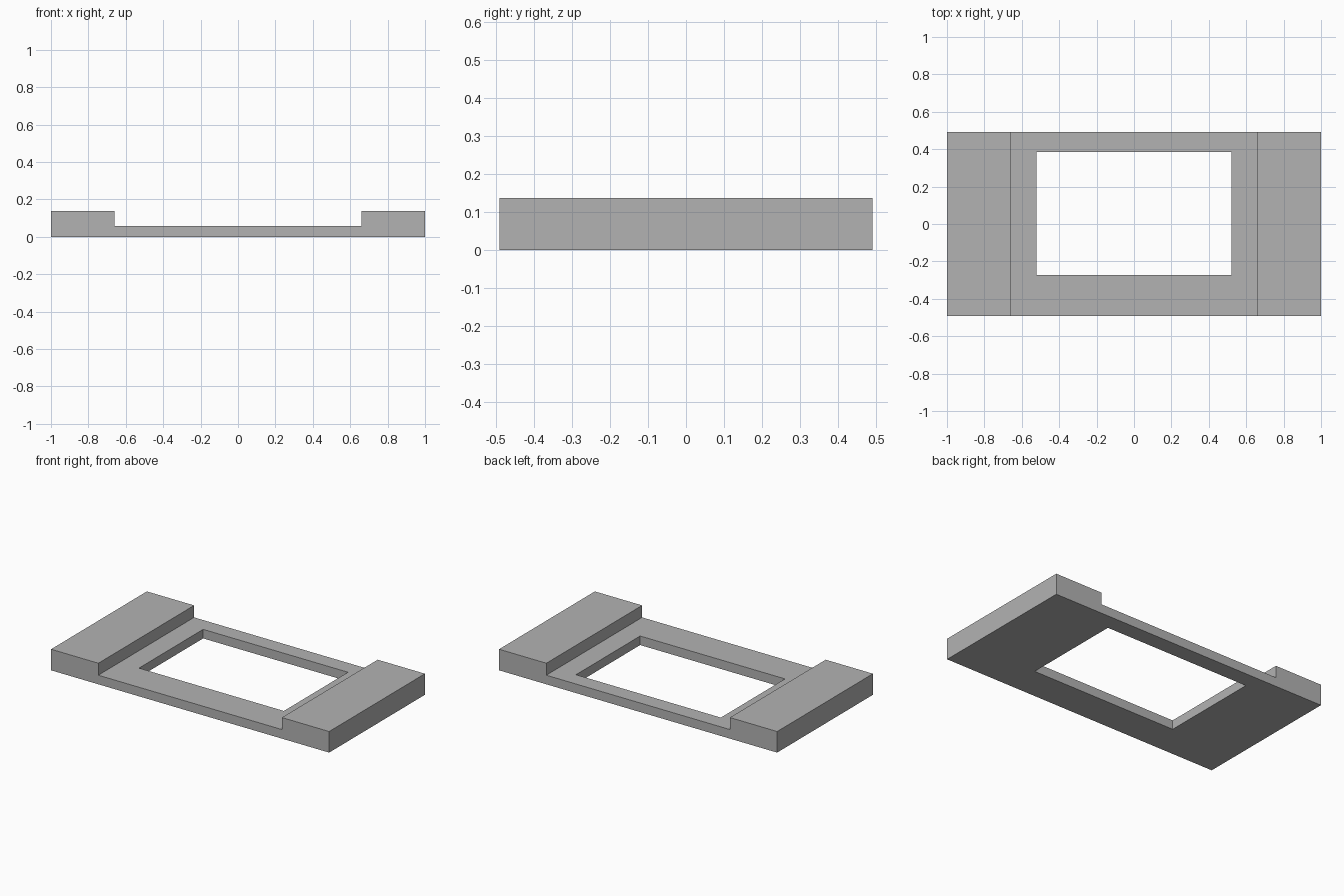
import bpy
import bmesh
from mathutils import Matrix, Vector

cube = bpy.data.objects.get("Cube")
if cube:
    bpy.data.objects.remove(cube, do_unlink=True)

HALF_X, HALF_Y = 1.0, 0.492
STEP_X = 0.66
PLATE_Z, BLOCK_Z = 0.059, 0.137
HOLE_X, HOLE_FRONT, HOLE_BACK = 0.521, -0.273, 0.386

# Plain grey plastic
grey = bpy.data.materials.new("plain_grey")
grey.use_nodes = True
colour = (0.45, 0.45, 0.45, 1)
grey.diffuse_color = colour
grey.node_tree.nodes["Principled BSDF"].inputs["Base Color"].default_value = colour


def make_object(name, bm):
    bmesh.ops.recalc_face_normals(bm, faces=bm.faces)
    mesh = bpy.data.meshes.new(name)
    bm.to_mesh(mesh)
    bm.free()
    mesh.materials.append(grey)
    obj = bpy.data.objects.new(name, mesh)
    bpy.context.collection.objects.link(obj)
    return obj


# Frame body: stepped front profile extruded from front to back
half = [(HALF_X, 0), (HALF_X, BLOCK_Z), (STEP_X, BLOCK_Z), (STEP_X, PLATE_Z)]
profile = half + [(-x, z) for x, z in reversed(half)]
bm = bmesh.new()
front = bm.faces.new([bm.verts.new((x, -HALF_Y, z)) for x, z in profile])
extruded = bmesh.ops.extrude_face_region(bm, geom=[front], use_keep_orig=True)
back_verts = [e for e in extruded["geom"] if isinstance(e, bmesh.types.BMVert)]
bmesh.ops.translate(bm, verts=back_verts, vec=(0, 2 * HALF_Y, 0))
frame = make_object("stepped_frame", bm)

# Window cutter, set towards the back
bm = bmesh.new()
centre = Vector((0, (HOLE_FRONT + HOLE_BACK) / 2, PLATE_Z / 2))
size = Matrix.Diagonal((2 * HOLE_X, HOLE_BACK - HOLE_FRONT, 1, 1))
bmesh.ops.create_cube(bm, size=1, matrix=Matrix.Translation(centre) @ size)
cutter = make_object("window_cutter", bm)
cutter.hide_render = True
cutter.hide_viewport = True
cutter.display_type = 'WIRE'

# Window opening through the plate
cut = frame.modifiers.new("window_opening", 'BOOLEAN')
cut.operation = 'DIFFERENCE'
cut.solver = 'EXACT'
cut.object = cutter
